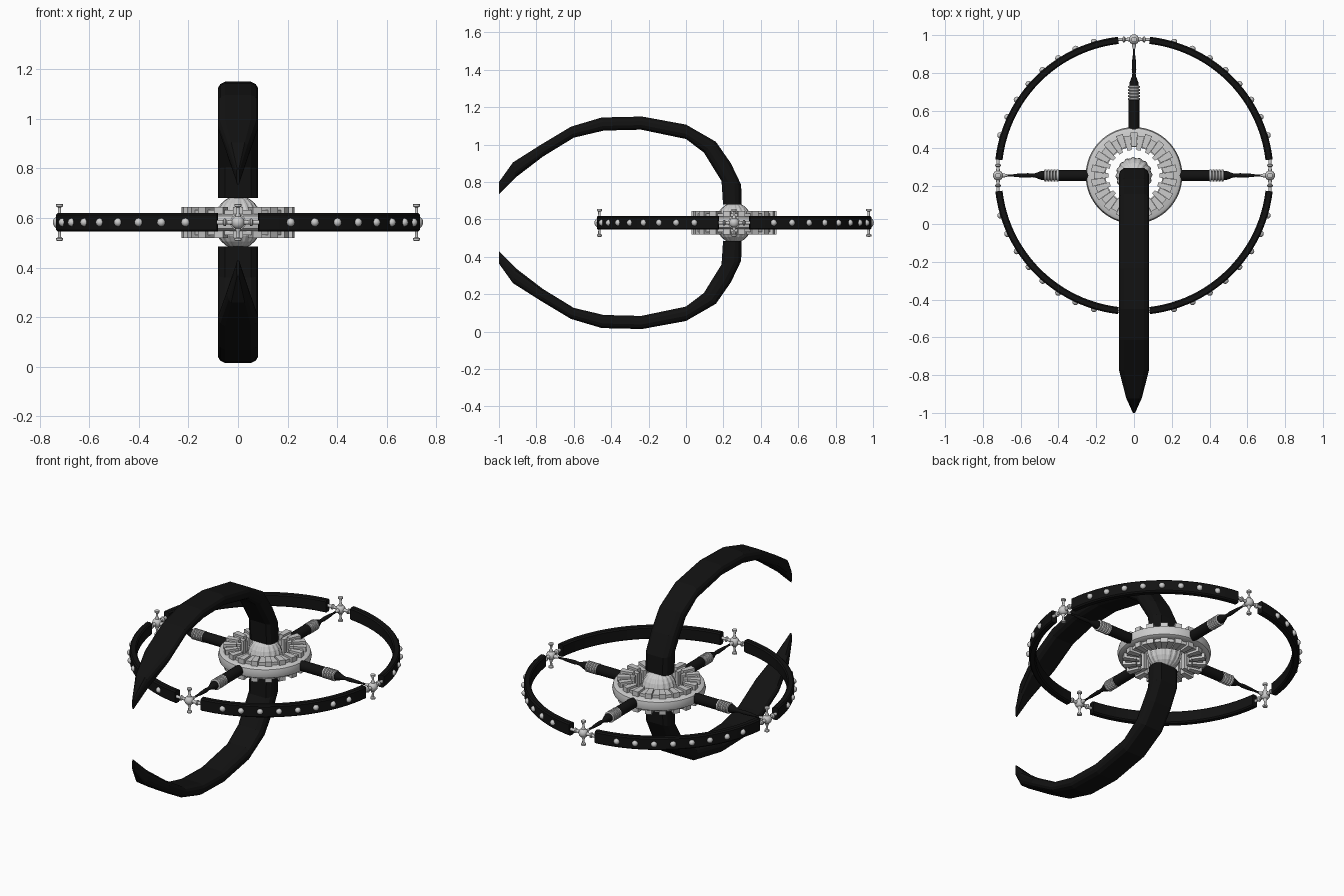
import bpy, bmesh, math
from mathutils import Matrix, Vector

if "Cube" in bpy.data.objects:
    bpy.data.objects.remove(bpy.data.objects["Cube"])

HUB = Matrix.Translation((0, 0.257, 0.582))
black = bpy.data.materials.new("black")
black.diffuse_color = (0.006, 0.006, 0.006, 1)
black.use_nodes = True
black.node_tree.nodes["Principled BSDF"].inputs["Base Color"].default_value = black.diffuse_color


def finish(bm, name, mat=None, world=HUB, smooth=None):
    bmesh.ops.remove_doubles(bm, verts=bm.verts, dist=1e-5)
    bmesh.ops.recalc_face_normals(bm, faces=bm.faces)
    me = bpy.data.meshes.new(name)
    bm.to_mesh(me)
    bm.free()
    ob = bpy.data.objects.new(name, me)
    bpy.context.collection.objects.link(ob)
    ob.matrix_world = world
    if mat:
        me.materials.append(mat)
    if smooth:
        bpy.context.view_layer.objects.active = ob
        ob.select_set(True)
        bpy.ops.object.shade_smooth_by_angle(angle=math.radians(smooth))
        ob.select_set(False)
    return ob


def skin(bm, sections, closed=False):
    """Join equal closed sections into a tube, capped unless closed."""
    rows = [[bm.verts.new(p) for p in s] for s in sections]
    n = len(rows[0])
    pairs = list(zip(rows, rows[1:]))
    if closed:
        pairs.append((rows[-1], rows[0]))
    for a, b in pairs:
        for i in range(n):
            j = (i + 1) % n
            bm.faces.new((a[i], a[j], b[j], b[i]))
    if not closed:
        bm.faces.new(rows[0])
        bm.faces.new(rows[-1])


def lathe(bm, profile, segs, m=Matrix(), ripple=0.0):
    """Turn (radius, height) points about local z; ripple makes raised slats."""
    secs = []
    for r, h in profile:
        ring = []
        for i in range(segs):
            a = 2 * math.pi * i / segs
            rr = r * (1 - ripple * (i // 2 % 2))
            ring.append(m @ Vector((rr * math.cos(a), rr * math.sin(a), h)))
        secs.append(ring)
    skin(bm, secs)


def arc(bm, section, a0, a1, steps, closed=False):
    """Sweep a (radius, z) section around the hub axis."""
    secs = []
    for k in range(steps + (0 if closed else 1)):
        a = a0 + (a1 - a0) * k / steps
        secs.append([(r * math.cos(a), r * math.sin(a), z) for r, z in section])
    skin(bm, secs, closed)


def box(r0, r1, h):
    return [(r0, -h), (r1, -h), (r1, h), (r0, h)]


# hub rim and inner band
bm = bmesh.new()
rim = [(0.15, -0.03), (0.235, -0.034), (0.25, -0.025), (0.256, 0),
       (0.25, 0.025), (0.235, 0.034), (0.15, 0.03)]
arc(bm, rim, 0, 2 * math.pi, 64, True)
finish(bm, "hub_rim", smooth=35)

# alternating blocks around the hub
bm = bmesh.new()
N = 36
for i in range(N):
    a = 2 * math.pi * i / N
    half = math.pi / N * 0.97
    arc(bm, box(0.155, 0.228, 0.062) if i % 2 else box(0.135, 0.212, 0.05), a - half, a + half, 1)
finish(bm, "hub_blocks")

# slatted core
bm = bmesh.new()
dome = [(0.097 * math.cos(t), 0.108 * math.sin(t))
        for t in [math.radians(d) for d in range(-75, 76, 15)]]
lathe(bm, dome, 64, ripple=0.05)
finish(bm, "hub_core")

# upper and lower horns: (y, z) outer edge and inner edge
outer = [(.297, .68), (.295, .785), (.24, .90), (.16, 1.015), (0, 1.107), (-.235, 1.15),
         (-.45, 1.145), (-.615, 1.096), (-.775, 1.0), (-.925, .905), (-1, .80)]
inner = [(.198, .68), (.19, .805), (.145, .877), (.096, .957), (0, 1.03), (-.24, 1.08),
         (-.44, 1.075), (-.6, 1.037), (-.765, .936), (-.91, .825), (-1, .735)]
width = [.08] * 9 + [.042, .006]
shape = [(-.65, 0), (-.9, .15), (-1, .35), (-1, .65), (-.9, .85), (-.65, 1)]
shape += [(-x, t) for x, t in reversed(shape)]
for name, sign in (("upper_horn", 1), ("lower_horn", -1)):
    bm = bmesh.new()
    secs = []
    for o, n, w in zip(outer, inner, width):
        o, n = Vector((0, *o)), Vector((0, *n))
        sec = [n.lerp(o, t) + Vector((x * w, 0, 0)) for x, t in shape]
        secs.append([(p.x, p.y, 0.582 + sign * (p.z - 0.582)) for p in sec])
    skin(bm, secs)
    finish(bm, name, black, Matrix())

# ring quarters, studs, spokes and nodes, one set per quarter turn
X_AXIS = Matrix.Rotation(math.pi / 2, 4, 'Y')
Y_AXIS = Matrix.Rotation(-math.pi / 2, 4, 'X')
ball = [(math.cos(t), math.sin(t)) for t in [math.radians(d) for d in range(-90, 91, 18)]]
ball = [(max(r, 1e-6), h) for r, h in ball]
coil = [(0.024, 0.395)]
for k in range(5):
    h = 0.398 + 0.016 * k
    coil += [(0.024, h), (0.032, h + 0.003), (0.032, h + 0.011), (0.024, h + 0.014)]
for q in range(4):
    turn = HUB @ Matrix.Rotation(q * math.pi / 2, 4, 'Z')

    bm = bmesh.new()
    band = [(.701, -.03), (.708, -.037), (.732, -.037), (.739, -.03),
            (.739, .03), (.732, .037), (.708, .037), (.701, .03)]
    gap = math.radians(6.6)
    arc(bm, band, gap, math.pi / 2 - gap, 24)
    finish(bm, f"ring_quarter_{q}", black, turn, 30)

    bm = bmesh.new()
    for k in range(8):
        a = math.radians(16.7 + 56.6 * k / 7)
        m = Matrix.Translation((.738 * math.cos(a), .738 * math.sin(a), 0))
        lathe(bm, [(r * .017, h * .017) for r, h in ball], 12, m)
    finish(bm, f"ring_studs_{q}", None, turn, 60)

    bm = bmesh.new()
    lathe(bm, [(.03, .24), (.03, .40)], 16, X_AXIS)
    lathe(bm, [(.024, .475), (.024, .49), (.011, .525), (.009, .54), (.012, .56),
               (.009, .62), (.006, .64), (.006, .71)], 12, X_AXIS)
    finish(bm, f"spoke_{q}", black, turn, 30)

    bm = bmesh.new()
    lathe(bm, coil, 20, X_AXIS)
    finish(bm, f"spoke_coil_{q}", None, turn, 30)

    bm = bmesh.new()
    at = Matrix.Translation((.72, 0, 0))
    lathe(bm, [(r * .027, h * .027) for r, h in ball], 16, at)
    pin = [(.006, -.075), (.014, -.073), (.014, -.064), (.007, -.06), (.006, -.04), (.012, -.025),
           (.012, .025), (.006, .04), (.007, .06), (.014, .064), (.014, .073), (.006, .075)]
    lathe(bm, pin, 12, at)
    arm = [(.009, -.088), (.009, -.06), (.015, -.057), (.015, -.05), (.008, -.045), (.011, -.02)]
    arm += [(r, -h) for r, h in reversed(arm)]
    lathe(bm, arm, 12, at @ Y_AXIS)
    lathe(bm, [(.006, .67), (.011, .69), (.011, .72)], 12, X_AXIS)
    finish(bm, f"ring_node_{q}", None, turn, 40)
